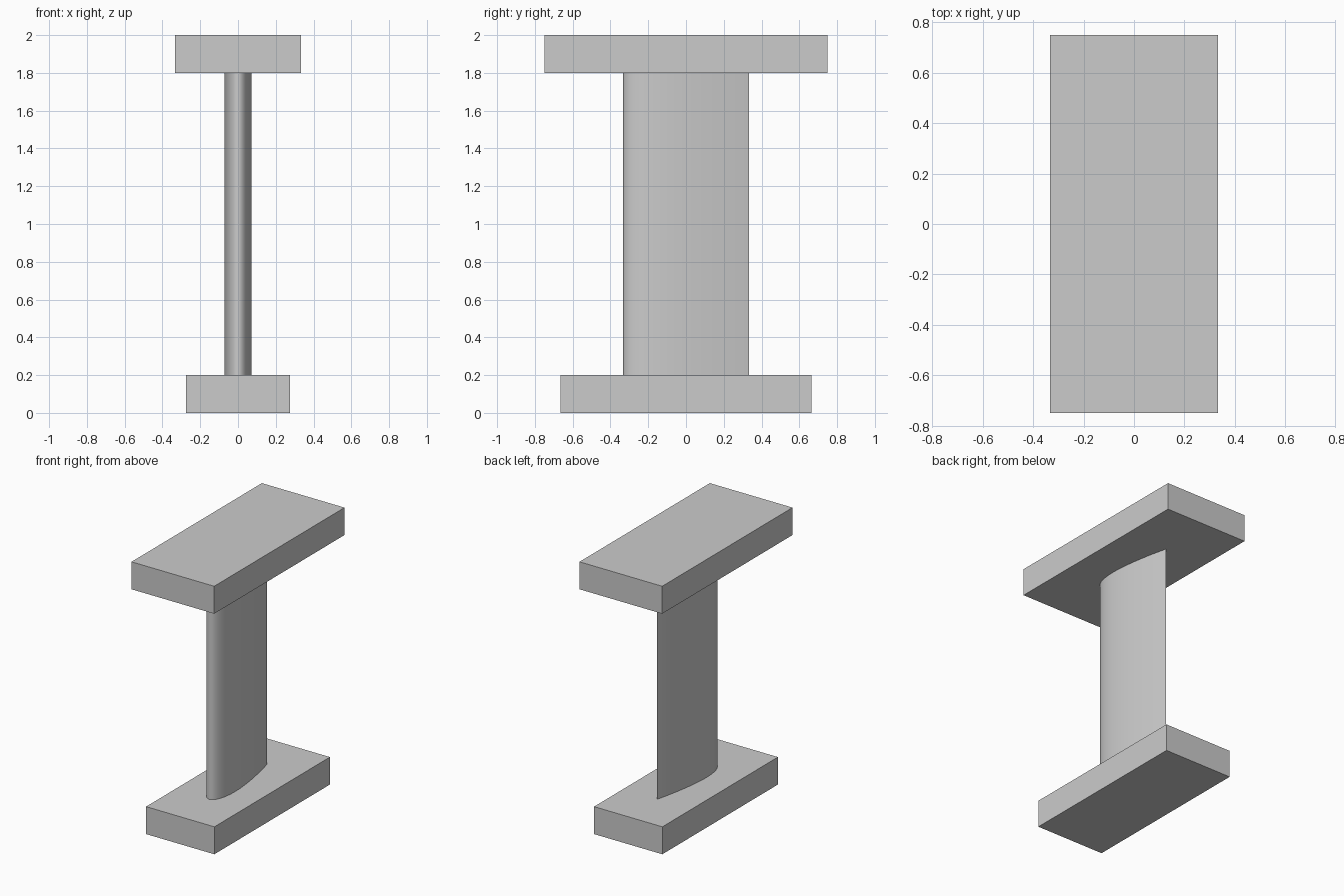
import bpy, bmesh, math

if "Cube" in bpy.data.objects:
    bpy.data.objects.remove(bpy.data.objects["Cube"])

grey = bpy.data.materials.new("light grey")
grey.diffuse_color = (0.6, 0.6, 0.6, 1)
grey.use_nodes = True
grey.node_tree.nodes["Principled BSDF"].inputs["Base Color"].default_value = grey.diffuse_color


def add_object(name, bm):
    bmesh.ops.recalc_face_normals(bm, faces=bm.faces)
    mesh = bpy.data.meshes.new(name)
    bm.to_mesh(mesh)
    bm.free()
    mesh.materials.append(grey)
    obj = bpy.data.objects.new(name, mesh)
    bpy.context.collection.objects.link(obj)
    return obj


def extrude_outline(name, outline, z0, z1):
    """Solid prism from an (x, y) outline between two heights."""
    bm = bmesh.new()
    face = bm.faces.new([bm.verts.new((x, y, z0)) for x, y in outline])
    top = bmesh.ops.extrude_face_region(bm, geom=[face], use_keep_orig=True)["geom"]
    bmesh.ops.translate(bm, vec=(0, 0, z1 - z0),
                        verts=[v for v in top if isinstance(v, bmesh.types.BMVert)])
    return add_object(name, bm)


def rectangle(hx, hy):
    return [(-hx, -hy), (hx, -hy), (hx, hy), (-hx, hy)]


def foil(chord, ratio, n):
    """Symmetric wing section: round nose at -y, sharp tail at +y."""
    side = []
    for i in range(n + 1):
        t = 0.5 * (1 - math.cos(math.pi * i / n))
        half = 5 * ratio * chord * (0.2969 * math.sqrt(t) - 0.1260 * t
                                    - 0.3516 * t**2 + 0.2843 * t**3 - 0.1036 * t**4)
        side.append((half, (t - 0.5) * chord))
    side[0], side[-1] = (0, -chord / 2), (0, chord / 2)
    return side + [(-x, y) for x, y in side[-2:0:-1]]


# End plates
extrude_outline("base_plate", rectangle(0.275, 0.665), 0, 0.2)
extrude_outline("top_plate", rectangle(0.333, 0.75), 1.8, 2)

# Streamlined strut between the plates
strut = extrude_outline("strut", foil(0.665, 0.215, 28), 0.2, 1.8)
bpy.context.view_layer.objects.active = strut
strut.select_set(True)
bpy.ops.object.shade_smooth_by_angle(angle=math.radians(30))
